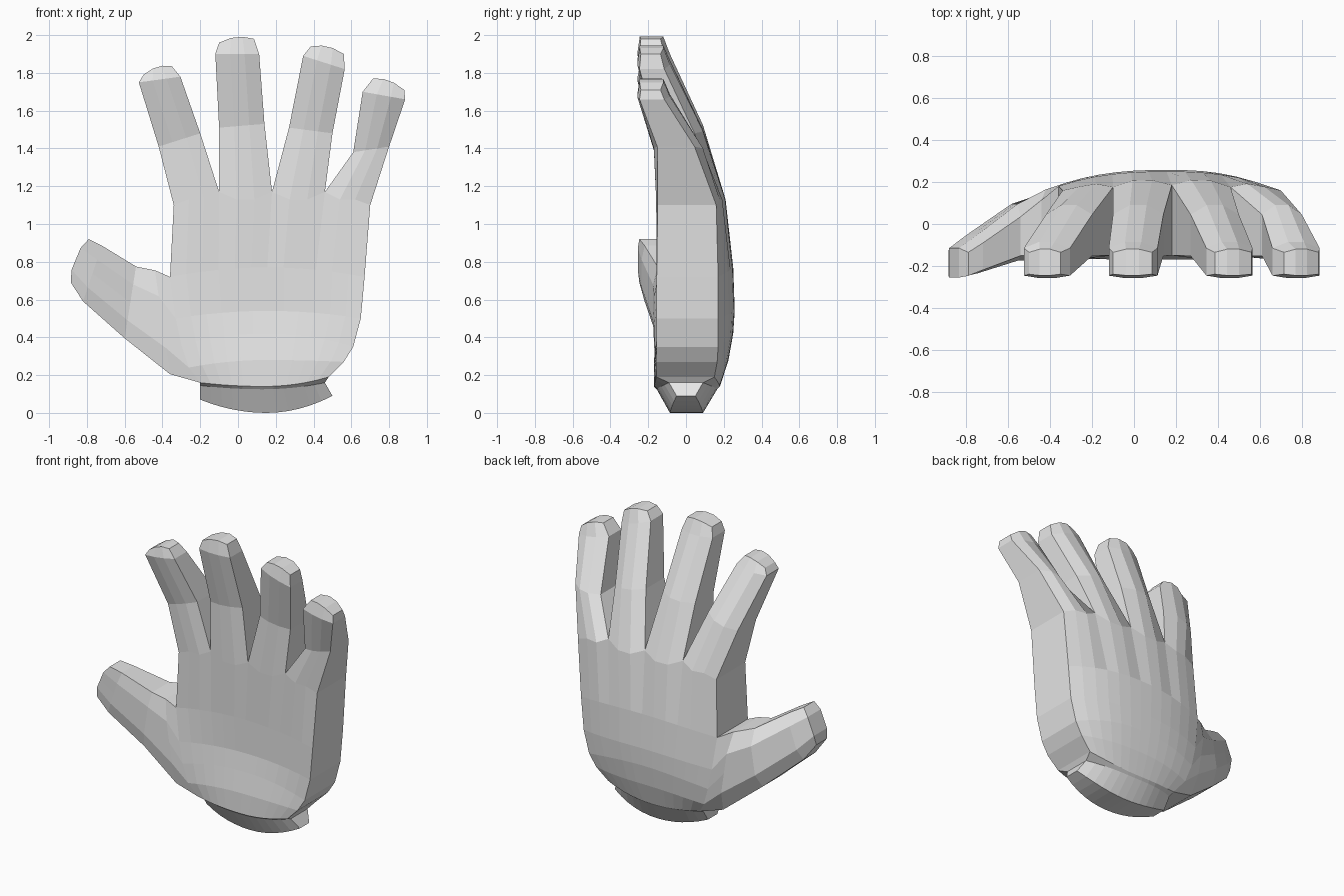
import bpy, bmesh
from mathutils import Vector

if "Cube" in bpy.data.objects:
    bpy.data.objects.remove(bpy.data.objects["Cube"])

skin = bpy.data.materials.new("light_grey")
skin.diffuse_color = (0.8, 0.8, 0.8, 1)
skin.use_nodes = True
skin.node_tree.nodes["Principled BSDF"].inputs["Base Color"].default_value = skin.diffuse_color


def loft(name, rings, cap=True, skip=()):
    """Skin closed rings into a flat-faced part; skip holds (segment, side) quads left open."""
    bm = bmesh.new()
    vs = [[bm.verts.new(p) for p in r] for r in rings]
    n = len(rings[0])
    for k in range(len(rings) - 1):
        for i in range(n):
            if (k, i) not in skip:
                j = (i + 1) % n
                bm.faces.new((vs[k][i], vs[k][j], vs[k + 1][j], vs[k + 1][i]))
    if cap:
        # bridge front and back points across the end
        e = vs[-1]
        for i in range(n // 2 - 1):
            bm.faces.new((e[i], e[i + 1], e[n - 2 - i], e[n - 1 - i]))
    bmesh.ops.recalc_face_normals(bm, faces=bm.faces)
    mid = sum((v.co for v in bm.verts), Vector()) / len(bm.verts)
    if sum(f.normal.dot(f.calc_center_median() - mid) * f.calc_area() for f in bm.faces) < 0:
        bmesh.ops.reverse_faces(bm, faces=bm.faces)
    me = bpy.data.meshes.new(name)
    bm.to_mesh(me)
    bm.free()
    me.materials.append(skin)
    ob = bpy.data.objects.new(name, me)
    bpy.context.collection.objects.link(ob)


COLS = 13


def palm_row(left, zm, right, front, back):
    """Arc-shaped row; front and back are (left, middle, right) depths."""
    f, b = [], []
    for c in range(COLS):
        u = 2 * c / (COLS - 1) - 1
        x = left[0] + (right[0] - left[0]) * (u + 1) / 2
        end = left[1] if u < 0 else right[1]
        z = zm + (end - zm) * u * u
        w = abs(u) ** 2.5
        yf = front[1] + ((front[0] if u < 0 else front[2]) - front[1]) * w
        yb = back[1] + ((back[0] if u < 0 else back[2]) - back[1]) * w
        f.append((x, yf, z))
        b.append((x, yb, z))
    return f + b[::-1]


# Knuckle row: webs between the fingers stand a little higher
knuckle_x = [-0.34, -0.10, 0.18, 0.46, 0.70]
front, back = [], []
for c in range(COLS):
    k, r = divmod(c, 3)
    x = knuckle_x[k] if r == 0 else knuckle_x[k] + (knuckle_x[k + 1] - knuckle_x[k]) * r / 3
    outer = c in (0, COLS - 1)
    z = 1.10 if outer else (1.17 if r == 0 else 1.13)
    u = abs(2 * c / (COLS - 1) - 1)
    yb = 0.21 - 0.05 * u ** 2.5 - (0.025 if r == 0 and not outer else 0)
    front.append((x, -0.15 if r == 0 else -0.158, z))
    back.append((x, yb, z))
knuckles = front + back[::-1]

# Palm rows from the knuckles down to the heel, then the wrist stub
rows = [
    knuckles,
    palm_row((-0.36, 0.72), 0.77, (0.67, 0.72), (-0.15, -0.14, -0.155), (0.18, 0.25, 0.17)),
    palm_row((-0.33, 0.50), 0.54, (0.65, 0.50), (-0.16, -0.135, -0.155), (0.195, 0.258, 0.17)),
    palm_row((-0.30, 0.36), 0.42, (0.61, 0.35), (-0.165, -0.15, -0.155), (0.195, 0.25, 0.17)),
    palm_row((-0.26, 0.24), 0.28, (0.56, 0.27), (-0.165, -0.17, -0.16), (0.18, 0.225, 0.165)),
    palm_row((-0.20, 0.16), 0.14, (0.48, 0.19), (-0.15, -0.17, -0.155), (0.14, 0.18, 0.15)),
]
wrist = [
    rows[-1],
    palm_row((-0.20, 0.145), 0.125, (0.46, 0.16), (-0.10, -0.155, -0.09), (0.10, 0.165, 0.09)),
    palm_row((-0.20, 0.07), 0.0, (0.50, 0.09), (-0.05, -0.085, -0.05), (0.05, 0.09, 0.05)),
]
last = 2 * COLS - 1
loft("palm", rows, cap=False, skip={(k, last) for k in range(1, 5)})
loft("wrist", wrist)


def section(a, b, yf, yb, n, drop, dome=(0, 0)):
    """Cross-section between outline points a and b with softened front and back edges."""
    f, r = [], []
    for i in range(n):
        t = i / (n - 1)
        s = min(1, 6 * t * (1 - t))
        x = a[0] + (b[0] - a[0]) * t + dome[0] * s
        z = a[1] + (b[1] - a[1]) * t + dome[1] * s
        f.append((x, yf + drop * 0.4 * (1 - s), z))
        r.append((x, yb - drop * (1 - s), z))
    return f + r[::-1]


# Fingers: left and right outline points at the middle joint, upper joint and tip
fingers = {
    "index_finger": [(-0.42, 1.41), (-0.20, 1.48), (-0.525, 1.75), (-0.305, 1.78),
                     (-0.50, 1.79), (-0.35, 1.835)],
    "middle_finger": [(-0.10, 1.51), (0.14, 1.53), (-0.12, 1.90), (0.112, 1.90),
                      (-0.10, 1.96), (0.085, 1.98)],
    "ring_finger": [(0.27, 1.51), (0.50, 1.48), (0.345, 1.89), (0.565, 1.82),
                    (0.385, 1.94), (0.56, 1.90)],
    "little_finger": [(0.61, 1.38), (0.80, 1.41), (0.66, 1.70), (0.885, 1.66),
                      (0.715, 1.77), (0.88, 1.71)],
}
for k, (name, p) in enumerate(fingers.items()):
    c = 3 * k
    base = knuckles[c:c + 4] + knuckles[last - c - 3:last - c + 1]
    loft(name, [
        base,
        section(p[0], p[1], -0.17, 0.09, 4, 0.045),
        section(p[2], p[3], -0.258, -0.085, 4, 0.03),
        section(p[4], p[5], -0.245, -0.12, 4, 0.015, (0, 0.018)),
    ])

# Thumb grows out of the open side of the palm
base = [rows[k][0] for k in range(1, 6)] + [rows[k][last] for k in range(5, 0, -1)]
loft("thumb", [
    base,
    section((-0.44, 0.755), (-0.36, 0.205), -0.168, 0.165, 5, 0.05),
    section((-0.54, 0.775), (-0.60, 0.395), -0.175, 0.095, 5, 0.06),
    section((-0.72, 0.885), (-0.82, 0.59), -0.235, -0.05, 5, 0.04),
    section((-0.79, 0.92), (-0.885, 0.69), -0.255, -0.115, 5, 0.02, (-0.02, 0.01)),
])
